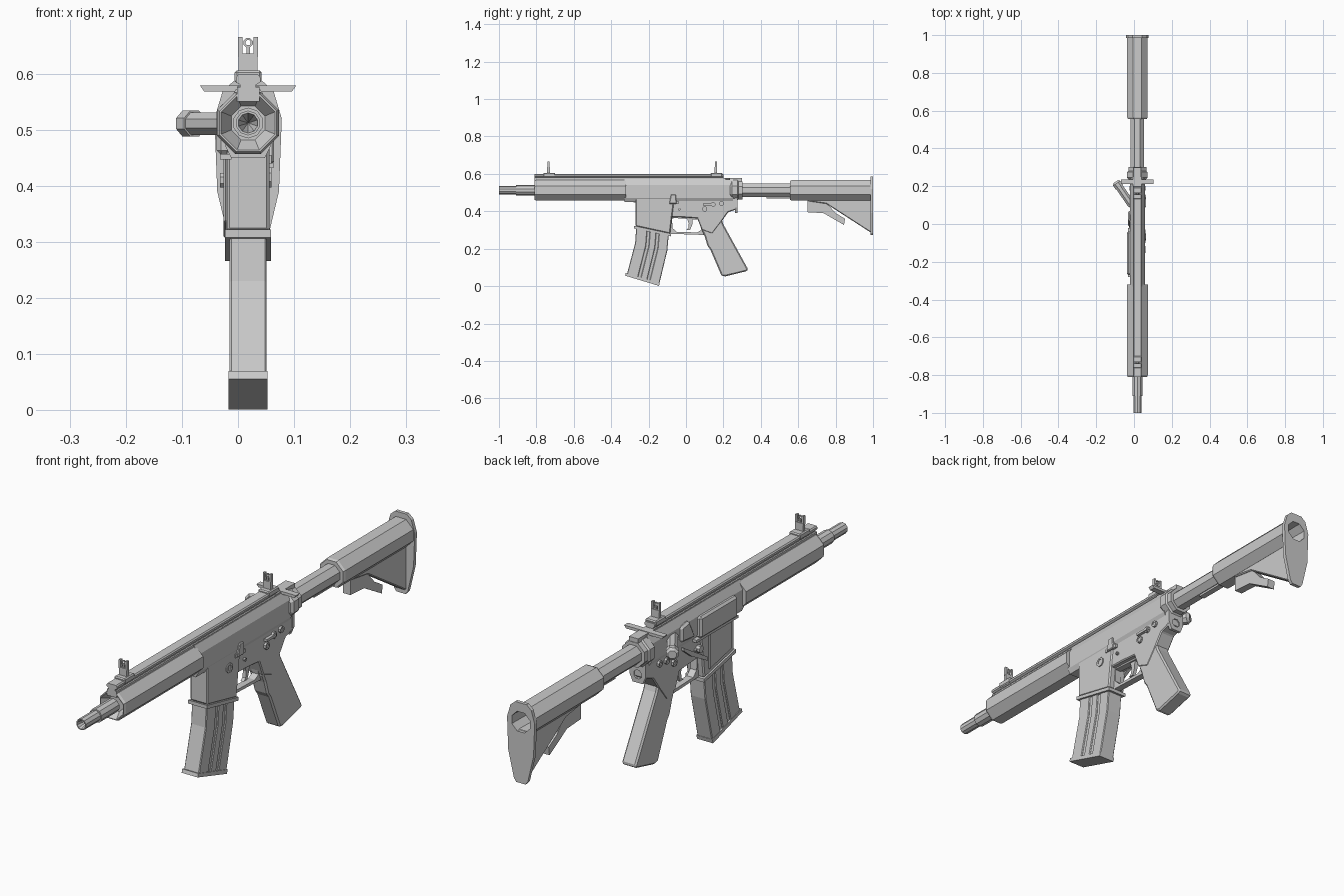
import bpy, bmesh
from math import pi, cos, sin
from mathutils import Vector

if "Cube" in bpy.data.objects:
    bpy.data.objects.remove(bpy.data.objects["Cube"], do_unlink=True)

CX, CZ = 0.018, 0.512          # bore axis

grey = bpy.data.materials.new("plain grey")
grey.use_nodes = True
grey.diffuse_color = (0.6, 0.6, 0.6, 1)
grey.node_tree.nodes["Principled BSDF"].inputs["Base Color"].default_value = (0.6, 0.6, 0.6, 1)


def finish(name, bm, bevel=0):
    bmesh.ops.recalc_face_normals(bm, faces=bm.faces)
    me = bpy.data.meshes.new(name)
    bm.to_mesh(me)
    bm.free()
    me.materials.append(grey)
    ob = bpy.data.objects.new(name, me)
    bpy.context.collection.objects.link(ob)
    if bevel:
        mod = ob.modifiers.new("chamfer", "BEVEL")
        mod.width, mod.segments, mod.limit_method = bevel, 1, "ANGLE"
    return ob


def prism(name, pts, lo, hi, axis="x", hole=None, bevel=0):
    """Outline (y, z) extruded along x, or (x, z) extruded along y; x is from the bore axis."""
    bm = bmesh.new()

    def place(a, b):
        return (CX + lo, a, b) if axis == "x" else (CX + a, lo, b)

    loops = [[bm.verts.new(place(*p)) for p in lp] for lp in (pts, hole) if lp]
    if hole:
        edges = [bm.edges.new((lp[i - 1], lp[i])) for lp in loops for i in range(len(lp))]
        bmesh.ops.triangle_fill(bm, edges=edges, use_beauty=True)
    else:
        bm.faces.new(loops[0])
    out = bmesh.ops.extrude_face_region(bm, geom=bm.faces[:])
    step = Vector((hi - lo, 0, 0) if axis == "x" else (0, hi - lo, 0))
    bmesh.ops.translate(bm, vec=step, verts=[g for g in out["geom"] if isinstance(g, bmesh.types.BMVert)])
    if not hole:
        bm.faces.ensure_lookup_table()
    return finish(name, bm, bevel)


def box(name, x, y, z, bevel=0):
    return prism(name, [(y[0], z[0]), (y[1], z[0]), (y[1], z[1]), (y[0], z[1])], x[0], x[1], bevel=bevel)


def ngon(a, b, r, n=8):
    return [(a + r * cos(2 * pi * (i + .5) / n), b + r * sin(2 * pi * (i + .5) / n)) for i in range(n)]


def lathe(name, profile, n=8, start=None, direction=(0, 1, 0)):
    """Rings of (distance, flat-to-centre radius) along a direction."""
    start = Vector(start or (CX, 0, CZ))
    d = Vector(direction).normalized()
    up = Vector((0, 0, 1))
    side = up.cross(d)
    bm = bmesh.new()
    rings = []
    for t, r in profile:
        rings.append([bm.verts.new(start + d * t + side * a + up * b)
                      for a, b in ngon(0, 0, max(r, .0005) / cos(pi / n), n)])
    for r0, r1 in zip(rings, rings[1:]):
        for i in range(n):
            bm.faces.new((r0[i - 1], r0[i], r1[i], r1[i - 1]))
    bm.faces.new(rings[0])
    bm.faces.new(rings[-1])
    return finish(name, bm)


def mirrored(half):
    return half + [(-x, z) for x, z in reversed(half)]


# Barrel and hand guard
lathe("barrel", [(-.93, 0), (-1, .017), (-1, .021), (-.91, .021), (-.91, .026), (-.8, .026)], 10)
lathe("hand_guard", [(-.78, .03), (-.81, .048), (-.81, .051), (-.8, .055), (-.32, .055), (-.32, .03)])

# Upper receiver and top rail
prism("upper_receiver", mirrored([(.03, .45), (.04, .47), (.04, .54), (.022, .572)]), -.33, .25, "y")
rail = mirrored([(.014, .56), (.014, .58), (.022, .585), (.022, .593), (.018, .598)])
prism("top_rail", rail, -.81, .2, "y")
box("rail_bed", (-.02, .02), (-.81, .24), (.55, .575))

# Ejection port side
prism("port_cover", [(-.27, .455), (-.04, .455), (-.04, .54), (-.27, .54)], -.056, -.03, bevel=.008)
box("port_hinge", (-.05, -.03), (-.28, -.02), (.447, .457))
prism("case_deflector", [(-.02, .47), (.07, .48), (.07, .54), (.02, .55)], -.05, -.03, bevel=.008)
lathe("forward_assist", [(0, .02), (.115, .02), (.115, .023), (.14, .023), (.15, .015)], 8,
      (CX - .03, .1, .511), (-.55, .8, 0))

# Charging handle
prism("charging_handle", [(-.078, .568), (.078, .568), (.086, .579), (-.086, .579)], .212, .236, "y")
box("charging_shaft", (-.02, .02), (.18, .3), (.555, .577))

# Sights, front and rear
for label, y in (("front", -.735), ("rear", .16)):
    box(label + "_sight_base", (-.024, .024), (y - .028, y + .035), (.583, .606), bevel=.004)
    box(label + "_sight_block", (-.017, .017), (y - .007, y + .007), (.6, .636))
    for s in (-1, 1):
        x = sorted((s * .010, s * .018))
        box(label + "_sight_ear", x, (y - .006, y + .006), (.63, .665))
    prism(label + "_sight_ring", ngon(0, .655, .009), y - .003, y + .003, "y", hole=ngon(0, .655, .005))
    box(label + "_sight_post", (-.003, .003), (y - .003, y + .003), (.63, .651))

# Lower receiver, with the magazine well at its front
prism("lower_receiver", [(-.09, .49), (-.09, .37), (-.02, .368), (.06, .362), (.085, .3), (.14, .28),
                         (.19, .345), (.225, .395), (.27, .41), (.27, .49)], -.033, .033, bevel=.004)
prism("magazine_well", [(-.27, .48), (-.27, .32), (-.085, .28), (-.075, .365), (-.06, .48)],
      -.038, .038, bevel=.005)
prism("well_flange", [(-.277, .322), (-.277, .308), (-.08, .266), (-.08, .28)], -.041, .041)
prism("well_ridge", [(-.1, .345), (.0, .4), (.05, .44), (.05, .452), (-.01, .415), (-.1, .36)], -.044, -.03)
prism("well_panel", [(-.25, .455), (-.25, .335), (-.11, .305), (-.11, .455)], -.044, -.036, bevel=.005)
lathe("magazine_button", [(0, .013), (.02, .013)], 8, (CX - .03, -.05, .41), (-1, 0, 0))

# Pins, selector and bolt catch
for y, z, r in ((-.135, .415, .018), (.1, .412, .013), (.145, .437, .012), (.19, .442, .012), (-.035, .41, .006)):
    for s in (-1, 1):
        lathe("receiver_pin", [(0, r), (.042, r), (.042, r * .6), (.039, r * .6)], 8, (CX, y, z), (s, 0, 0))
box("selector_lever", (.03, .045), (.09, .15), (.432, .442))
prism("bolt_catch", [(-.09, .44), (-.05, .44), (-.055, .49), (-.08, .49)], .03, .046, bevel=.003)
box("bolt_catch_arm", (.03, .042), (-.1, -.04), (.44, .455))

# Trigger and its guard
prism("trigger_guard", [(-.09, .375), (-.09, .28), (.11, .273), (.11, .375)], -.014, .014,
      hole=[(-.075, .365), (-.072, .31), (-.05, .29), (.06, .287), (.082, .3), (.07, .355)])
prism("trigger", [(.0, .38), (.015, .335), (.012, .31), (.0, .3), (.022, .3), (.034, .33), (.035, .38)],
      -.007, .007)

# Grip
prism("grip", [(.085, .3), (.1, .265), (.115, .215), (.13, .195), (.19, .055), (.21, .052), (.325, .08),
               (.332, .09), (.2, .33), (.19, .36), (.1, .36)], -.031, .031, bevel=.011)

# Magazine: curved body, side ribs, floor plate
front = [(-.265, .33), (-.272, .23), (-.318, .055)]
back = [(-.09, .3), (-.1, .19), (-.143, .01)]


def strip(a, b):
    lerp = [[(f[0] + (k[0] - f[0]) * t, f[1] + (k[1] - f[1]) * t) for f, k in zip(front, back)] for t in (a, b)]
    return lerp[0] + lerp[1][::-1]


prism("magazine", strip(0, 1), -.029, .029)
for a, b in ((0, .34), (.42, .62), (.7, 1)):
    prism("magazine_rib", strip(a, b), -.033, .033, bevel=.003)
prism("magazine_floor", [(-.326, .056), (-.322, .07), (-.14, .017), (-.144, .001)], -.035, .035)

# Receiver end ring, sling plate and buffer tube
lathe("receiver_ring", [(.235, .045), (.245, .054), (.275, .054), (.28, .048), (.302, .048), (.302, .03)])
prism("sling_plate", [(-.035, .49), (-.035, .42), (-.022, .39), (.022, .39), (.035, .42), (.035, .49)],
      .262, .275, "y", hole=ngon(0, .423, .018))
lathe("buffer_tube", [(.27, .036), (.6, .036)])
box("tube_track", (-.012, .012), (.43, .6), (.468, .49))

# Stock with release lever and butt plate
lathe("stock_sleeve", [(.555, .04), (.555, .05), (.565, .054), (.99, .054), (.99, .04), (.86, .036)])
prism("stock_web", [(.65, .475), (.65, .455), (.75, .44), (.99, .285), (.99, .475)], -.022, .022, bevel=.004)
prism("stock_lever", [(.65, .46), (.65, .395), (.735, .39), (.845, .327), (.85, .36), (.8, .39), (.76, .435),
                      (.74, .46)], -.016, .016)
prism("butt_plate", mirrored([(.02, .272), (.03, .285), (.055, .39), (.06, .52), (.045, .57), (.025, .587)]),
      .986, 1.0, "y", hole=ngon(0, CZ, .042))
